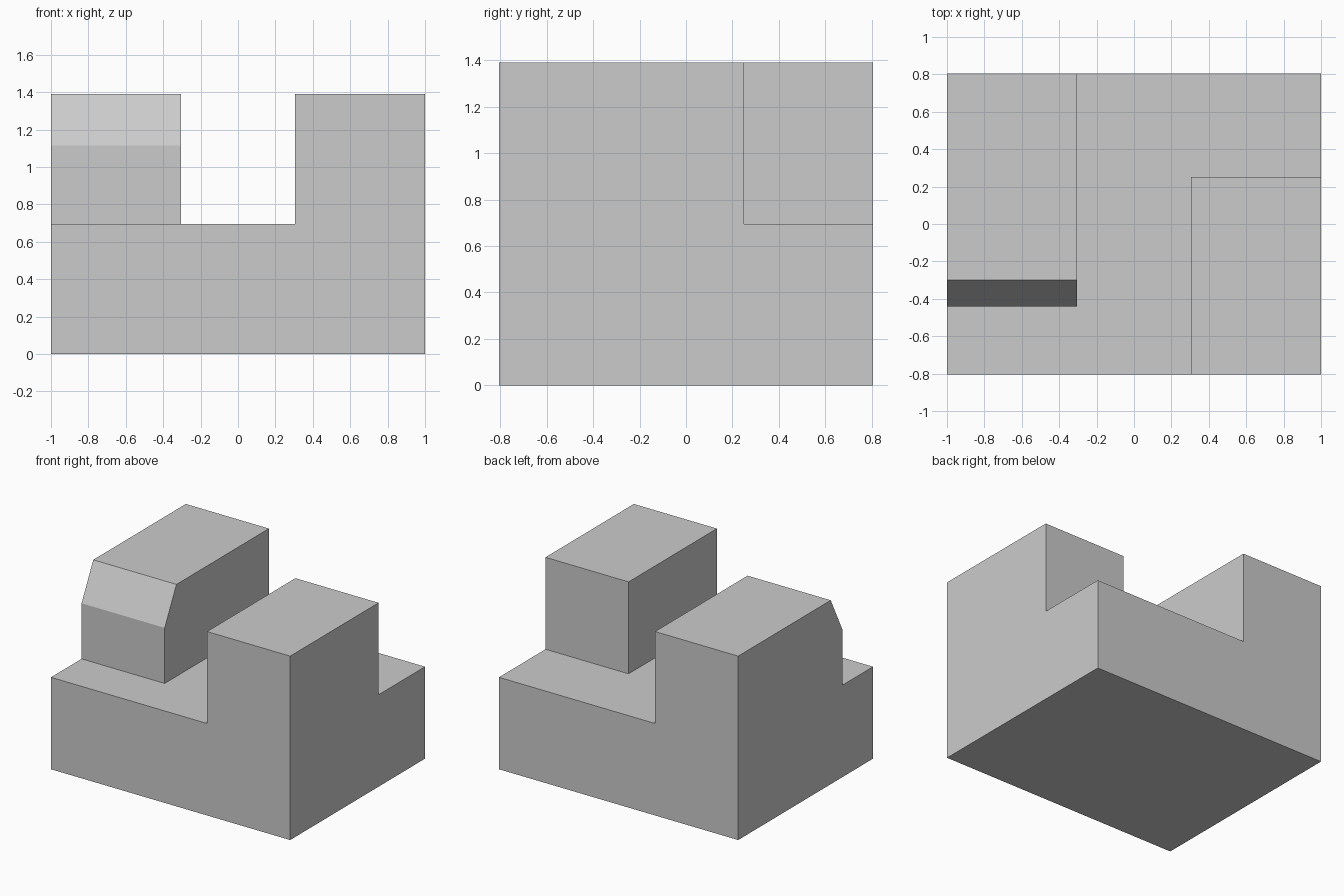
import bpy, bmesh

if "Cube" in bpy.data.objects:
    bpy.data.objects.remove(bpy.data.objects["Cube"])

W, D, H = 1.0, 0.805, 1.39      # half width, half depth, height
FLOOR, GAP = 0.695, 0.305       # channel floor height, half channel width


def prism(name, points, start, end, axis):
    """Extrude a closed 2D profile along x (points are y,z) or y (points are x,z)."""
    bm = bmesh.new()
    place = (lambda a, b: (start, a, b)) if axis == 'x' else (lambda a, b: (a, start, b))
    face = bm.faces.new([bm.verts.new(place(*p)) for p in points])
    moved = bmesh.ops.extrude_face_region(bm, geom=[face])['geom']
    shift = (end - start, 0, 0) if axis == 'x' else (0, end - start, 0)
    bmesh.ops.translate(bm, vec=shift, verts=[v for v in moved if isinstance(v, bmesh.types.BMVert)])
    bmesh.ops.recalc_face_normals(bm, faces=bm.faces)
    mesh = bpy.data.meshes.new(name)
    bm.to_mesh(mesh)
    bm.free()
    obj = bpy.data.objects.new(name, mesh)
    bpy.context.collection.objects.link(obj)
    return obj


def cut(target, cutter):
    mod = target.modifiers.new(cutter.name, 'BOOLEAN')
    mod.operation, mod.solver, mod.object = 'DIFFERENCE', 'EXACT', cutter
    bpy.context.view_layer.objects.active = target
    bpy.ops.object.modifier_apply(modifier=mod.name)
    bpy.data.objects.remove(cutter)


# Main body: U-shaped section running front to back
body = prism("notched_block", [(-W, 0), (W, 0), (W, H), (GAP, H), (GAP, FLOOR),
                               (-GAP, FLOOR), (-GAP, H), (-W, H)], -D, D, 'y')

# Front left notch, with the sloped upper edge of the left block
cut(body, prism("left_front_notch", [(-1, FLOOR), (-0.44, FLOOR), (-0.44, 1.115),
                                     (-0.30, H), (-0.30, 1.6), (-1, 1.6)], -1.2, 0, 'x'))

# Back right notch
cut(body, prism("right_back_notch", [(0.25, FLOOR), (1, FLOOR), (1, 1.6), (0.25, 1.6)], 0, 1.2, 'x'))
